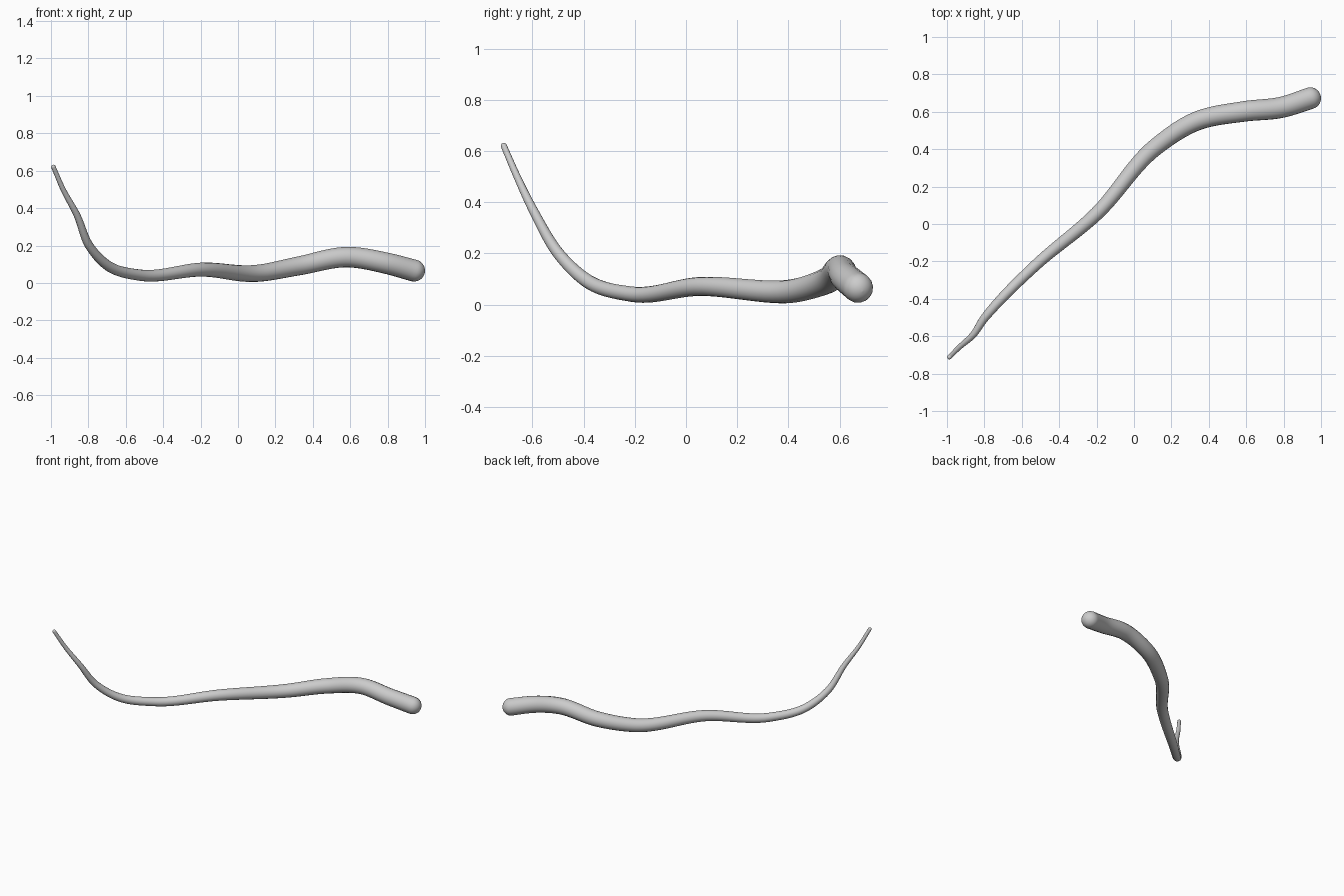
import bpy, math
from mathutils import Vector

if "Cube" in bpy.data.objects:
    bpy.data.objects.remove(bpy.data.objects["Cube"])

# centreline stations: x, y, z, radius (thin raised tip -> thick blunt end)
STATIONS = [
    (-0.987, -0.712, 0.620, 0.012),
    (-0.935, -0.660, 0.500, 0.014),
    (-0.862, -0.595, 0.365, 0.018),
    (-0.797, -0.500, 0.202, 0.023),
    (-0.695, -0.385, 0.092, 0.027),
    (-0.520, -0.215, 0.041, 0.030),
    (-0.200, 0.055, 0.071, 0.037),
    (0.120, 0.415, 0.053, 0.046),
    (0.330, 0.548, 0.092, 0.051),
    (0.590, 0.602, 0.138, 0.055),
    (0.790, 0.624, 0.106, 0.057),
    (0.941, 0.672, 0.066, 0.059),
]
STEPS = 12
CAP = 8
pts = [Vector(s) for s in STATIONS]
chord = [(b - a).length for a, b in zip(pts, pts[1:])]


def tangent(i):
    """Chord-weighted slope at station i."""
    if i == 0:
        return (pts[1] - pts[0]) / chord[0]
    if i == len(pts) - 1:
        return (pts[-1] - pts[-2]) / chord[-1]
    d0, d1 = (pts[i] - pts[i - 1]) / chord[i - 1], (pts[i + 1] - pts[i]) / chord[i]
    return (d0 * chord[i] + d1 * chord[i - 1]) / (chord[i - 1] + chord[i])


# smooth spline through the stations, radius included
path = []
for i, h in enumerate(chord):
    m0, m1 = tangent(i) * h, tangent(i + 1) * h
    for k in range(STEPS):
        t = k / STEPS
        path.append(pts[i] * (2*t**3 - 3*t**2 + 1) + m0 * (t**3 - 2*t**2 + t)
                    + pts[i + 1] * (3*t**2 - 2*t**3) + m1 * (t**3 - t**2))
path.append(pts[-1])


def round_cap(end, inner):
    """Points that round an end off into a hemisphere."""
    d = (end.xyz - inner.xyz).normalized()
    r = end.w
    out = []
    for k in range(1, CAP + 1):
        a = math.pi / 2 * k / CAP
        p = end.xyz + d * r * math.sin(a)
        out.append(Vector((*p, max(r * math.cos(a), r * 0.02))))
    return out


path = round_cap(path[0], path[1])[::-1] + path + round_cap(path[-1], path[-2])

# tapered tube
curve = bpy.data.curves.new("branch", 'CURVE')
curve.dimensions = '3D'
curve.bevel_depth = 1.0
curve.bevel_resolution = 6
curve.use_fill_caps = True
spline = curve.splines.new('POLY')
spline.points.add(len(path) - 1)
for sp, p in zip(spline.points, path):
    sp.co = (*p.xyz, 1)
    sp.radius = p.w

branch = bpy.data.objects.new("branch", curve)
bpy.context.collection.objects.link(branch)
bpy.context.view_layer.objects.active = branch
branch.select_set(True)
bpy.ops.object.convert(target='MESH')
bpy.ops.object.shade_smooth()
